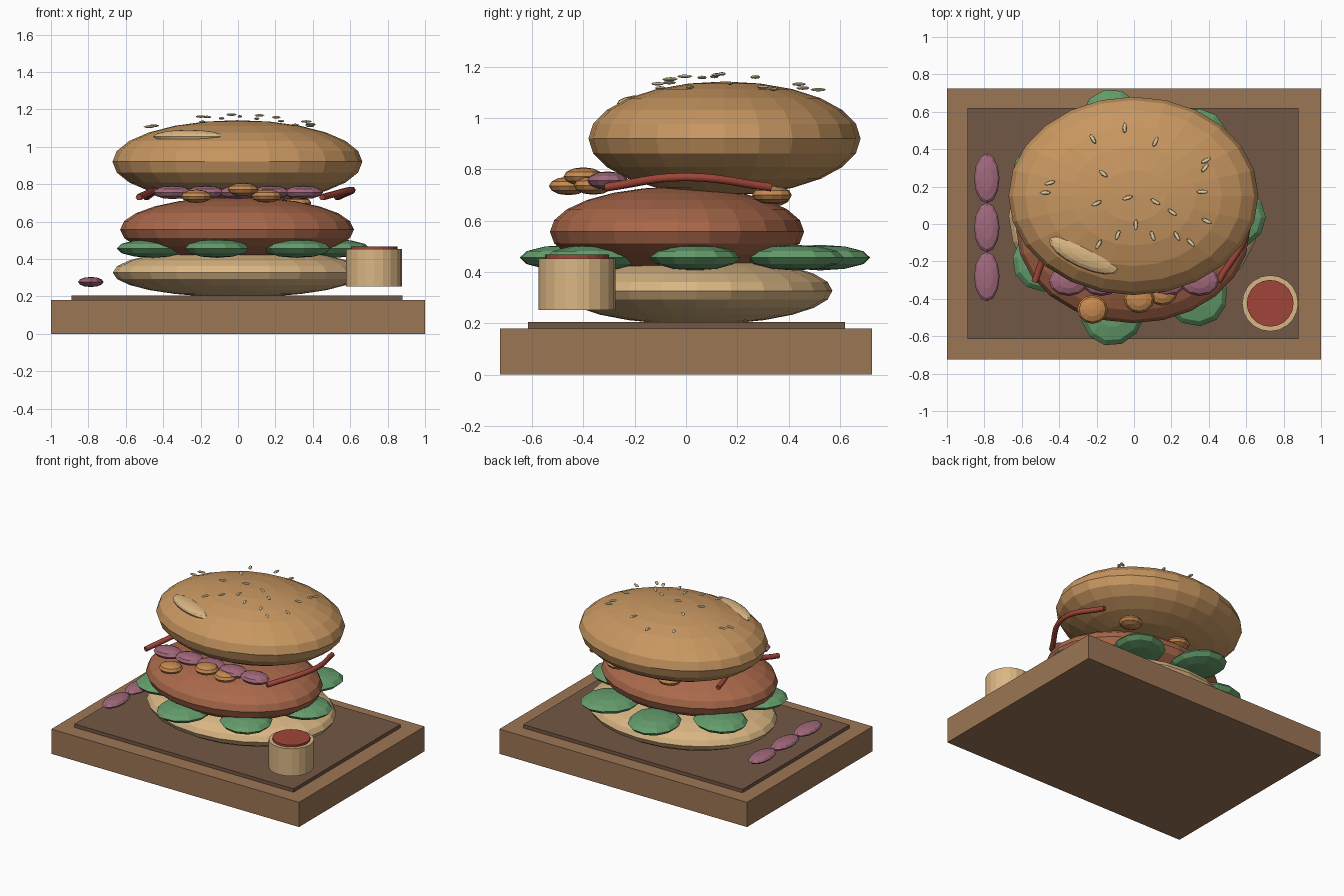
import bpy
from math import cos, sin, pi, sqrt, radians

if "Cube" in bpy.data.objects:
    bpy.data.objects.remove(bpy.data.objects["Cube"])


def material(name, rgb):
    m = bpy.data.materials.new(name)
    m.diffuse_color = (*rgb, 1)
    m.use_nodes = True
    m.node_tree.nodes["Principled BSDF"].inputs["Base Color"].default_value = m.diffuse_color
    return m


WOOD = material("wood", (0.33, 0.18, 0.09))
DARK = material("dark_wood", (0.17, 0.095, 0.06))
BUN = material("bun", (0.58, 0.31, 0.12))
CRUMB = material("crumb", (0.70, 0.47, 0.23))
MEAT = material("meat", (0.40, 0.14, 0.07))
GREEN = material("green", (0.13, 0.34, 0.15))
PURPLE = material("purple", (0.36, 0.14, 0.20))
ORANGE = material("orange", (0.56, 0.25, 0.08))
RED = material("red", (0.35, 0.06, 0.04))
SEED = material("seed", (0.78, 0.64, 0.38))


def finish(name, mat):
    ob = bpy.context.object
    ob.name = name
    ob.data.materials.append(mat)
    return ob


def box(name, size, loc, mat):
    bpy.ops.mesh.primitive_cube_add(size=1, location=loc)
    bpy.context.object.scale = size
    return finish(name, mat)


def blob(name, radii, loc, mat, turn=0, seg=12, rings=6):
    bpy.ops.mesh.primitive_uv_sphere_add(segments=seg, ring_count=rings, radius=1,
                                         location=loc, rotation=(0, 0, turn))
    bpy.context.object.scale = radii
    return finish(name, mat)


def drum(name, r, z0, z1, xy, mat):
    bpy.ops.mesh.primitive_cylinder_add(vertices=20, radius=r, depth=z1 - z0,
                                        location=(*xy, (z0 + z1) / 2))
    return finish(name, mat)


# Serving board with inset
box("board", (2, 1.45, 0.18), (0, 0, 0.09), WOOD)
box("board_inset", (1.77, 1.235, 0.03), (-0.005, 0.002, 0.19), DARK)

# Buns and patty
blob("bottom_bun", (0.67, 0.53, 0.132), (0, 0.04, 0.327), CRUMB, seg=24, rings=12)
blob("patty", (0.625, 0.495, 0.175), (-0.005, -0.035, 0.557), MEAT, seg=24, rings=12)
TOP, RAD = (-0.003, 0.15, 0.92), (0.668, 0.53, 0.222)
blob("top_bun", RAD, TOP, BUN, seg=24, rings=12)
blob("bun_highlight", (0.205, 0.07, 0.035), (-0.265, -0.165, 1.055), CRUMB,
     turn=radians(-24), seg=16, rings=8)

# Lettuce leaves in a ring
for i in range(7):
    a = 2 * pi * i / 7
    blob(f"lettuce_{i}", (0.2, 0.175, 0.05),
         (0.505 * cos(a), 0.035 + 0.5 * sin(a), 0.456), GREEN, turn=a)

# Onion slices along the front
for i in range(5):
    blob(f"onion_{i}", (0.105, 0.08, 0.036), (-0.35 + 0.175 * i, -0.305, 0.756), PURPLE)

# Fried bits
for i, p in enumerate([(-0.222, -0.457, 0.735), (0.027, -0.4, 0.772),
                       (0.152, -0.36, 0.737), (0.31, 0.335, 0.7), (-0.1, 0.33, 0.69)]):
    blob(f"fried_bit_{i}", (0.082, 0.077, 0.036), p, ORANGE)

# Red strips draped front to back
for i, pts in enumerate([[(-0.53, -0.31), (-0.44, 0), (-0.49, 0.33)],
                         [(0.45, -0.31), (0.61, 0), (0.53, 0.33)]]):
    cu = bpy.data.curves.new("strip", "CURVE")
    cu.dimensions = "3D"
    cu.bevel_depth = 0.018
    cu.bevel_resolution = 1
    cu.use_fill_caps = True
    cu.resolution_u = 6
    sp = cu.splines.new("BEZIER")
    sp.bezier_points.add(2)
    for bp, (x, y), z in zip(sp.bezier_points, pts, (0.73, 0.77, 0.73)):
        bp.co = (x, y, z)
        bp.handle_left_type = bp.handle_right_type = "AUTO"
    cu.materials.append(RED)
    ob = bpy.data.objects.new(f"red_strip_{i}", cu)
    bpy.context.collection.objects.link(ob)

# Sesame seeds hovering just over the bun: x, y, turn in degrees
seeds = [(-.22, .455, -60), (-.05, .515, 90), (.115, .44, 65), (.385, .34, 30),
         (.38, .3, 50), (.365, .172, 0), (-.165, .27, -40), (-.45, .22, 15),
         (-.475, .168, 0), (-.2, .11, 25), (-.035, .14, 20), (.115, .118, -30),
         (.205, .062, -35), (.01, -.005, 90), (-.088, -.06, 70), (-.19, -.11, 60),
         (.1, -.065, -70), (.23, -.065, -60), (.305, -.1, -45), (.39, .015, -25)]
for i, (x, y, t) in enumerate(seeds):
    h = sqrt(1 - ((x - TOP[0]) / RAD[0]) ** 2 - ((y - TOP[1]) / RAD[1]) ** 2)
    blob(f"seed_{i}", (0.03, 0.012, 0.007), (x, y, TOP[2] + RAD[2] * h + 0.03),
         SEED, turn=radians(t), seg=8, rings=4)

# Side garnish
for i in range(3):
    blob(f"garnish_{i}", (0.068, 0.133, 0.027), (-0.787, 0.243 - 0.262 * i, 0.277), PURPLE)

# Sauce cup
drum("sauce_cup", 0.15, 0.253, 0.453, (0.728, -0.424), CRUMB)
drum("sauce", 0.125, 0.44, 0.468, (0.728, -0.424), RED)
